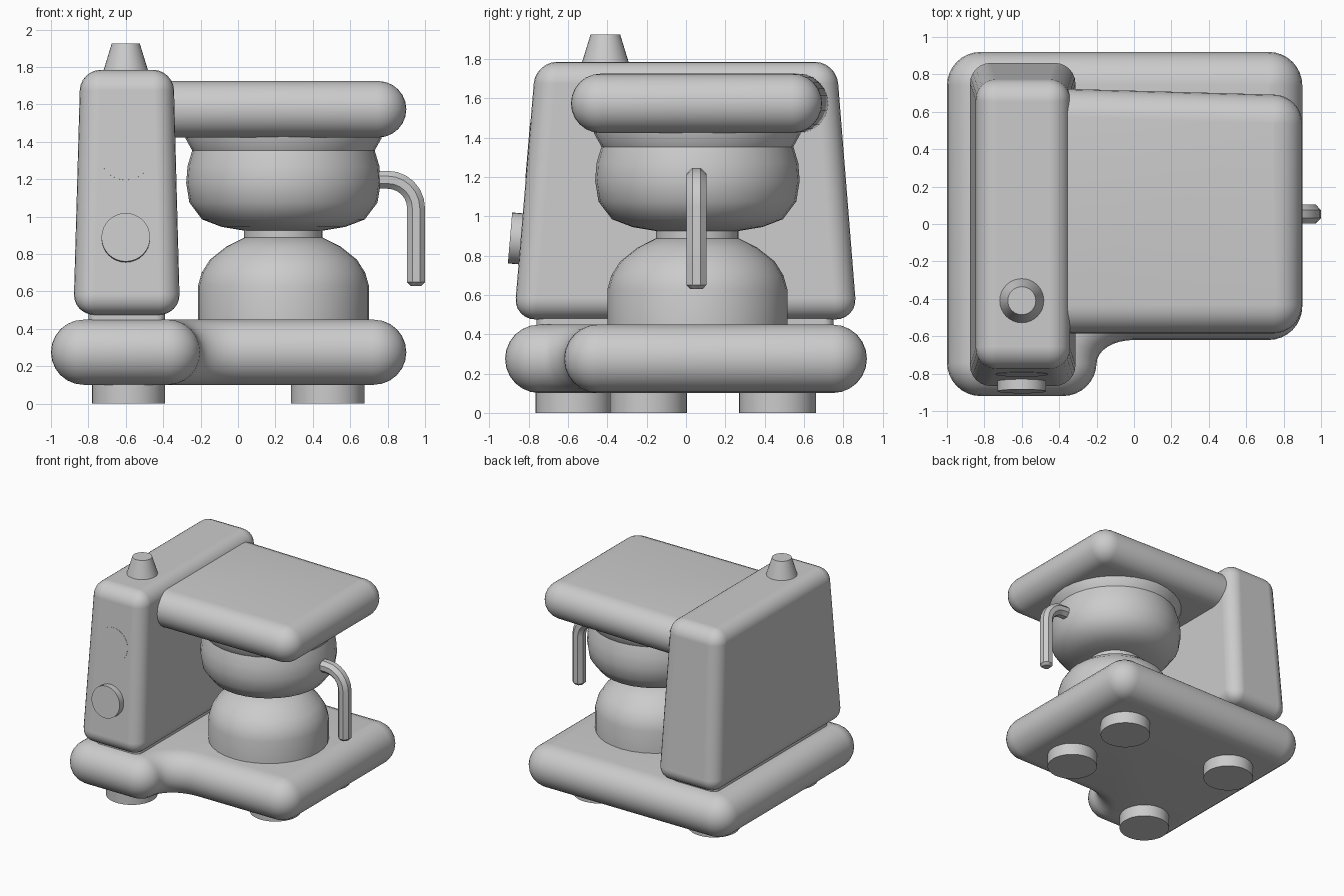
import bpy, bmesh
from math import sin, cos, pi, radians
from mathutils import Matrix, Vector

if "Cube" in bpy.data.objects:
    bpy.data.objects.remove(bpy.data.objects["Cube"])


def add_object(name, bm):
    bmesh.ops.recalc_face_normals(bm, faces=bm.faces[:])
    mesh = bpy.data.meshes.new(name)
    bm.to_mesh(mesh)
    bm.free()
    obj = bpy.data.objects.new(name, mesh)
    bpy.context.collection.objects.link(obj)
    return obj


def skin(name, rings):
    """Joins rings of equal point count and caps both ends."""
    bm = bmesh.new()
    rows = [[bm.verts.new(p) for p in ring] for ring in rings]
    n = len(rows[0])
    for a, b in zip(rows, rows[1:]):
        for i in range(n):
            j = (i + 1) % n
            bm.faces.new((a[i], a[j], b[j], b[i]))
    bm.faces.new(rows[0][::-1])
    bm.faces.new(rows[-1])
    return add_object(name, bm)


def lathe(name, profile, loc, tilt=0.0, sides=32):
    rings = [[(r * cos(2 * pi * i / sides), r * sin(2 * pi * i / sides), z)
              for i in range(sides)] for r, z in profile]
    obj = skin(name, rings)
    obj.data.transform(Matrix.Translation(loc) @ Matrix.Rotation(tilt, 4, 'X'))
    return obj


def slab(name, corners, z_mid, edge, steps=12):
    """Plate with a half-round edge; corner = centre x, y, radii, start, end angle."""
    rings = []
    for k in range(steps + 1):
        t = -pi / 2 + pi * k / steps
        d = edge * (1 - cos(t))
        ring = []
        for cx, cy, rx, ry, a0, a1 in corners:
            off = -d if a1 > a0 else d
            for i in range(9):
                a = radians(a0 + (a1 - a0) * i / 8)
                ring.append((cx + (rx + off) * cos(a), cy + (ry + off) * sin(a),
                             z_mid + edge * sin(t)))
        rings.append(ring)
    return skin(name, rings)


def tapered_box(name, bottom, top, z0, z1, bevel):
    """bottom and top are x0, x1, y0, y1."""
    rings = [[(x0, y0, z), (x1, y0, z), (x1, y1, z), (x0, y1, z)]
             for (x0, x1, y0, y1), z in ((bottom, z0), (top, z1))]
    obj = skin(name, rings)
    mod = obj.modifiers.new("rounding", 'BEVEL')
    mod.width = bevel
    mod.segments = 6
    return obj


# Base with a stepped front edge
R = 0.18
slab("base", [(-1 + R, -0.92 + R, R, R, 180, 270),
              (-0.2 - R, -0.92 + R, R, R, 270, 360),
              (0.0, -0.745, 0.2, 0.125, 180, 90),
              (0.9 - R, -0.62 + R, R, R, 270, 360),
              (0.9 - R, 0.92 - R, R, R, 0, 90),
              (-1 + R, 0.92 - R, R, R, 90, 180)], 0.275, 0.174)

# Overhanging top plate, its left end buried in the column
R = 0.156
slab("top_plate", [(-0.6 + R, -0.585 + R, R, R, 180, 270),
                   (0.9 - R, -0.585 + R, R, R, 270, 360),
                   (0.9 - R, 0.692 - R, R, R, 0, 90),
                   (-0.6 + R, 0.725 - R, R, R, 90, 180)], 1.574, 0.151)

# Feet
for name, x, y in (("foot_front_left", -0.585, -0.57), ("foot_front_right", 0.48, -0.19),
                   ("foot_back_left", -0.585, 0.465), ("foot_back_right", 0.48, 0.465)):
    lathe(name, [(0.196, 0), (0.196, 0.14)], (x, y, 0))

# Column and the short neck beneath it
tapered_box("column", (-0.88, -0.31, -0.875, 0.87), (-0.843, -0.345, -0.765, 0.765),
            0.475, 1.785, 0.11)
tapered_box("column_neck", (-0.8, -0.39, -0.76, 0.75), (-0.8, -0.39, -0.76, 0.75),
            0.40, 0.53, 0.05)

# Knobs on the column
tilt = radians(90 - 4.8)
lathe("front_knob", [(0.13, -0.06), (0.13, 0.055)], (-0.6, -0.84, 0.885), tilt)
lathe("front_dial", [(0.14, -0.05), (0.14, 0.002)], (-0.6, -0.803, 1.335), tilt)
lathe("top_knob", [(0.125, 1.76), (0.118, 1.785), (0.075, 1.925)], (-0.6, -0.41, 0))

# Jug: lower dome, neck, upper bowl and collar
axis = (0.243, 0.058, 0)
lathe("lower_dome", [(0.457, 0.42), (0.457, 0.63), (0.437, 0.70), (0.393, 0.77),
                     (0.305, 0.84), (0.21, 0.888)], axis)
lathe("jug_neck", [(0.21, 0.86), (0.21, 0.95)], axis)
lathe("upper_bowl", [(0.21, 0.925), (0.33, 0.945), (0.435, 0.985), (0.503, 1.075),
                     (0.52, 1.18), (0.513, 1.27), (0.488, 1.353)], axis)
lathe("jug_collar", [(0.483, 1.345), (0.525, 1.42), (0.525, 1.45)], axis)

# Handle: eight-sided bar swept along a bent path (x, z, direction, radius)
path = [(0.70, 1.197, 0, 0.048)]
path += [(0.80 + 0.152 * sin(a), 1.045 + 0.152 * cos(a), a, 0.048)
         for a in [pi / 2 * i / 6 for i in range(7)]]
path += [(0.952, 0.65, pi / 2, 0.048), (0.952, 0.63, pi / 2, 0.03)]
rings = []
for x, z, a, r in path:
    side = Vector((sin(a), 0, cos(a)))
    ring = []
    for i in range(8):
        t = pi / 8 + i * pi / 4
        s = r / cos(pi / 8)
        ring.append(Vector((x, 0.053, z)) + side * (s * cos(t))
                    + Vector((0, 1.05 * s * sin(t), 0)))
    rings.append(ring)
skin("jug_handle", rings)

# Smooth shading with sharp rims kept
bpy.ops.object.select_all(action='SELECT')
bpy.context.view_layer.objects.active = bpy.data.objects["base"]
bpy.ops.object.shade_smooth_by_angle(angle=radians(40))
# The beveled boxes are smooth all over
for name in ("column", "column_neck"):
    mesh = bpy.data.objects[name].data
    for edge in mesh.edges:
        edge.use_edge_sharp = False
    mesh.shade_smooth()
    bpy.data.objects[name].modifiers["rounding"].harden_normals = True
